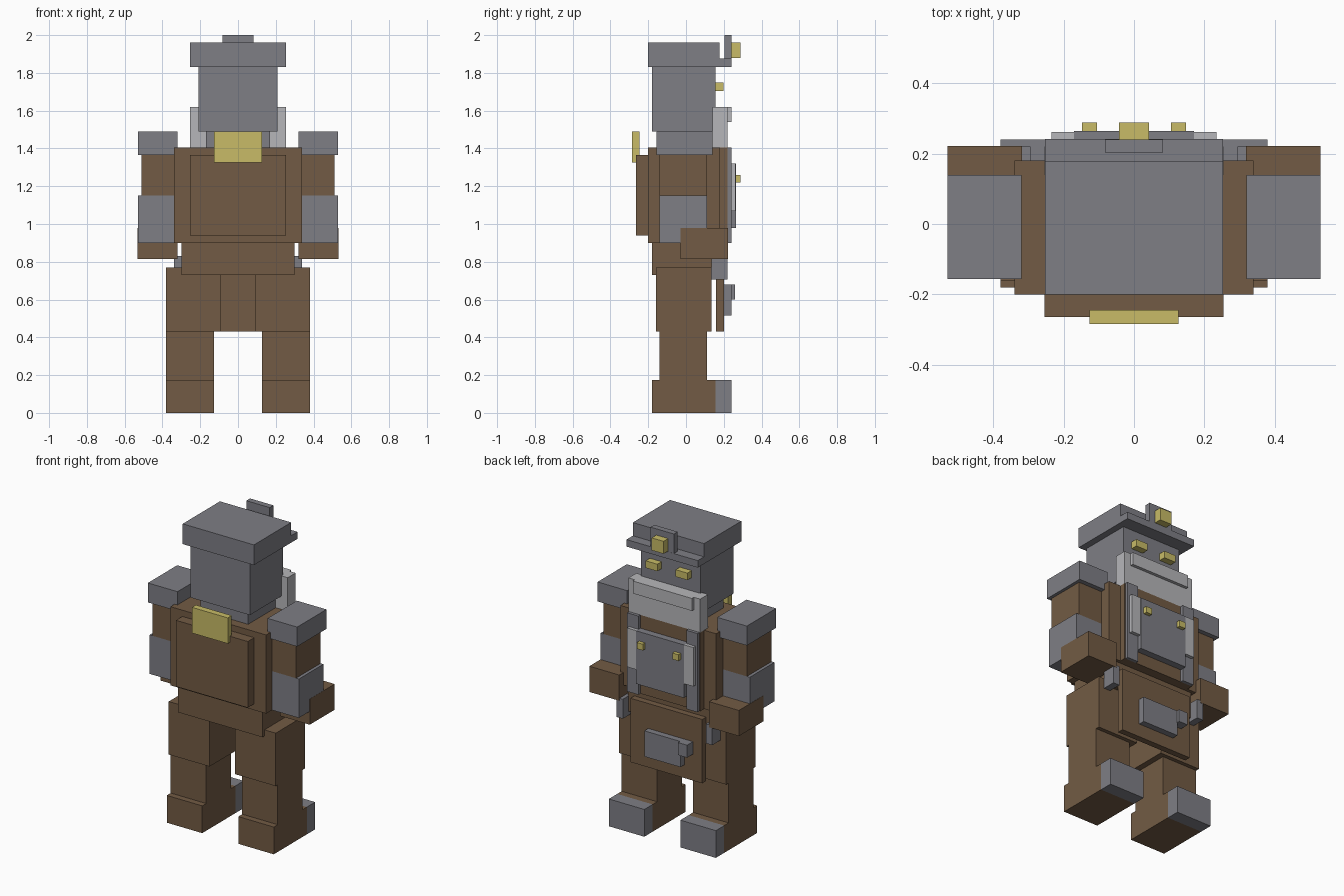
import bpy
from mathutils import Vector

cube = bpy.data.objects.get("Cube")
if cube:
    bpy.data.objects.remove(cube, do_unlink=True)


def make_material(name, rgb):
    mat = bpy.data.materials.new(name)
    mat.use_nodes = True
    color = (*rgb, 1.0)
    mat.diffuse_color = color
    mat.node_tree.nodes["Principled BSDF"].inputs["Base Color"].default_value = color
    return mat


BROWN = make_material("brown cloth", (0.17, 0.105, 0.058))
GRAY = make_material("slate gray", (0.21, 0.21, 0.235))
LIGHT = make_material("light gray", (0.47, 0.47, 0.49))
GOLD = make_material("gold", (0.58, 0.5, 0.135))


def box(name, mat, x, y, z):
    """Box from its (min, max) extent on each axis."""
    bpy.ops.mesh.primitive_cube_add(size=1)
    obj = bpy.context.object
    obj.name = obj.data.name = name
    lo, hi = Vector((x[0], y[0], z[0])), Vector((x[1], y[1], z[1]))
    for v in obj.data.vertices:
        v.co = (lo + hi) / 2 + v.co * (hi - lo)
    obj.data.materials.append(mat)
    return obj


def centered(name, mat, half, y, z):
    return box(name, mat, (-half, half), y, z)


def pair(name, mat, x, y, z):
    box("left_" + name, mat, x, y, z)
    box("right_" + name, mat, (-x[1], -x[0]), y, z)


# Legs and boots
pair("thigh", BROWN, (0.09, 0.38), (-0.16, 0.135), (0.43, 0.77))
pair("shin", BROWN, (0.128, 0.38), (-0.14, 0.11), (0.175, 0.43))
pair("boot", BROWN, (0.128, 0.38), (-0.18, 0.155), (0, 0.175))
pair("toe_cap", GRAY, (0.128, 0.38), (0.155, 0.24), (0, 0.175))

# Hips, apron flap, pouches and buckle
centered("hips", BROWN, 0.3, (-0.18, 0.16), (0.73, 0.9))
centered("apron_flap", BROWN, 0.255, (0.16, 0.2), (0.43, 0.84))
pair("belt_pouch", GRAY, (0.295, 0.34), (0.135, 0.22), (0.705, 0.83))
centered("buckle", GRAY, 0.128, (0.2, 0.24), (0.515, 0.68))
box("buckle_catch", GRAY, (-0.19, -0.125), (0.2, 0.26), (0.6, 0.68))

# Torso with backpack and layered chest
centered("torso", BROWN, 0.34, (-0.2, 0.18), (0.9, 1.405))
centered("backpack", BROWN, 0.255, (-0.265, -0.2), (0.94, 1.365))
centered("backpack_plate", GOLD, 0.127, (-0.285, -0.245), (1.325, 1.49))
centered("chest_panel", BROWN, 0.255, (0.18, 0.22), (0.9, 1.405))
pair("chest_strap", GRAY, (0.17, 0.25), (0.22, 0.24), (0.9, 1.405))
pair("vest_strip", LIGHT, (0.17, 0.235), (0.24, 0.262), (1.07, 1.32))
centered("chest_plate", GRAY, 0.17, (0.22, 0.264), (0.98, 1.32))
pair("vest_button", GOLD, (0.105, 0.148), (0.26, 0.288), (1.22, 1.26))

# Arms
pair("shoulder_pad", GRAY, (0.32, 0.53), (-0.157, 0.14), (1.365, 1.49))
pair("upper_arm", BROWN, (0.34, 0.51), (-0.14, 0.11), (1.15, 1.365))
pair("forearm_guard", GRAY, (0.32, 0.53), (-0.14, 0.11), (0.9, 1.15))
pair("hand", BROWN, (0.319, 0.531), (-0.03, 0.222), (0.815, 0.98))

# Neck, head and beard
centered("neck", GRAY, 0.17, (-0.14, 0.14), (1.4, 1.49))
centered("head", GRAY, 0.21, (-0.18, 0.155), (1.49, 1.83))
centered("beard", LIGHT, 0.255, (0.14, 0.22), (1.405, 1.62))
centered("moustache", LIGHT, 0.21, (0.22, 0.24), (1.54, 1.62))
pair("eye", GOLD, (0.065, 0.148), (0.155, 0.198), (1.705, 1.75))

# Cap
centered("cap", GRAY, 0.253, (-0.2, 0.178), (1.83, 1.96))
centered("cap_brim", GRAY, 0.253, (0.178, 0.242), (1.83, 1.875))
centered("cap_badge", GRAY, 0.083, (0.203, 0.241), (1.875, 2.0))
centered("badge_stud", GOLD, 0.042, (0.241, 0.288), (1.88, 1.96))
